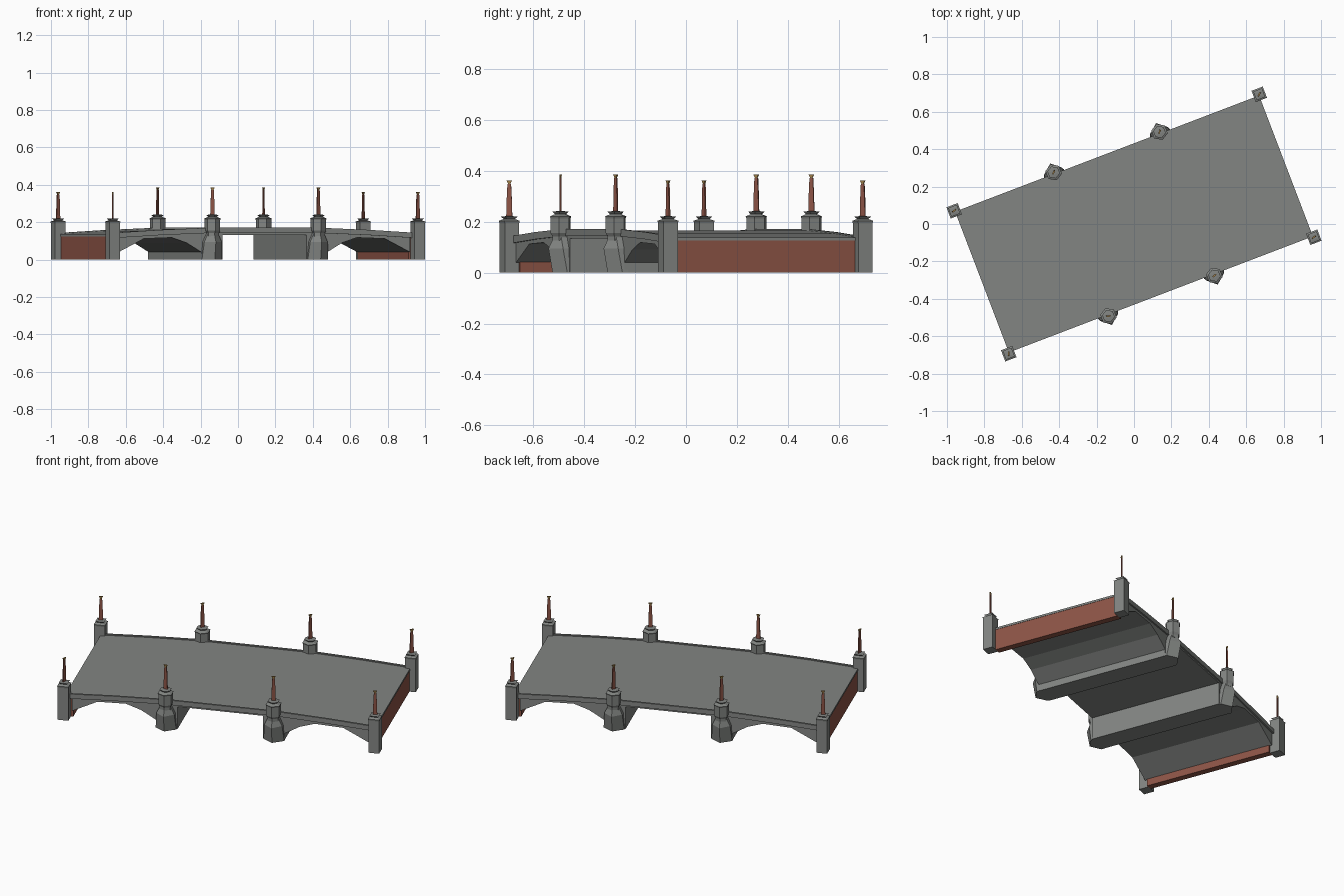
import bpy, bmesh, math
from mathutils import Matrix, Vector

if "Cube" in bpy.data.objects:
    bpy.data.objects.remove(bpy.data.objects["Cube"])

TURN = Matrix.Rotation(math.radians(20.9), 4, 'Z')   # bridge stands askew


def colour(name, r, g, b):
    m = bpy.data.materials.new(name)
    m.diffuse_color = (r, g, b, 1)
    m.use_nodes = True
    m.node_tree.nodes["Principled BSDF"].inputs["Base Color"].default_value = m.diffuse_color
    return m


STONE = colour("grey stone", 0.225, 0.235, 0.225)
BRICK = colour("red brick", 0.27, 0.09, 0.062)
GOLD = colour("dull gold", 0.36, 0.22, 0.07)


def finish(name, bm, mat):
    bmesh.ops.recalc_face_normals(bm, faces=bm.faces)
    bm.transform(TURN)
    me = bpy.data.meshes.new(name)
    bm.to_mesh(me)
    bm.free()
    me.materials.append(mat)
    ob = bpy.data.objects.new(name, me)
    bpy.context.collection.objects.link(ob)
    return ob


def prism(name, profile, y0, y1, mat):
    """Extrude an (x, z) profile across the bridge."""
    bm = bmesh.new()
    f = bm.faces.new([bm.verts.new((x, y0, z)) for x, z in profile])
    ext = bmesh.ops.extrude_face_region(bm, geom=[f])
    verts = [v for v in ext["geom"] if isinstance(v, bmesh.types.BMVert)]
    bmesh.ops.translate(bm, verts=verts, vec=(0, y1 - y0, 0))
    return finish(name, bm, mat)


def loft(name, rings, mat, place=Matrix()):
    """Skin a stack of equal-sided rings, each a list of points."""
    bm = bmesh.new()
    rows = [[bm.verts.new(place @ Vector(p)) for p in ring] for ring in rings]
    n = len(rows[0])
    for a, b in zip(rows, rows[1:]):
        for i in range(n):
            bm.faces.new((a[i], a[(i + 1) % n], b[(i + 1) % n], b[i]))
    bm.faces.new(rows[0])
    bm.faces.new(rows[-1])
    return finish(name, bm, mat)


def ring(n, r, z, phase=0.0):
    return [(r * math.cos(phase + math.tau * i / n),
             r * math.sin(phase + math.tau * i / n), z) for i in range(n)]


def rect(w, d, z):
    return [(-w, -d, z), (w, -d, z), (w, d, z), (-w, d, z)]


# Deck, side arches and piers as one profile
half = [(0.24, 0.133), (0.24, 0), (0.36, 0), (0.36, 0.04), (0.445, 0.09),
        (0.53, 0.118), (0.69, 0.112), (0.834, 0.04), (0.834, 0.125),
        (0.87, 0.125), (0.87, 0.137), (0.6, 0.153), (0.3, 0.165)]
profile = half + [(-x, z) for x, z in reversed(half)]
prism("deck_and_arches", profile, -0.395, 0.395, STONE)

# Low curbs following the deck slope
top = [(-0.87, 0.137), (-0.6, 0.153), (-0.3, 0.165),
       (0.3, 0.165), (0.6, 0.153), (0.87, 0.137)]
curb = [(x, z - 0.022) for x, z in top] + [(x, z + 0.006) for x, z in reversed(top)]
for s in (-1, 1):
    prism("curb", curb, s * 0.391, s * 0.403, STONE)

# Brick end walls
for s in (-1, 1):
    wall = [(s * 0.83, 0), (s * 0.868, 0), (s * 0.868, 0.125), (s * 0.83, 0.125)]
    prism("end_wall", wall, -0.38, 0.38, BRICK)


def banner(place, z0, z1, angle):
    """Slim tapered brick-red pole with a small gold tip."""
    m = place @ Matrix.Rotation(math.radians(angle) - math.radians(20.9), 4, 'Z')
    zm = (z0 + z1) / 2
    loft("banner_pole", [rect(0.012, 0.003, z0), rect(0.010, 0.003, zm),
                         rect(0.007, 0.003, z1 - 0.014)], BRICK, m)
    loft("banner_tip", [rect(0.004, 0.003, z1 - 0.014),
                        rect(0.011, 0.004, z1)], GOLD, m)


# Square corner posts with stepped caps
R2 = math.sqrt(2)
corner_turn = {(-1, -1): 85, (-1, 1): 35, (1, -1): 35, (1, 1): 60}
for (sx, sy), ang in corner_turn.items():
    at = Matrix.Translation((sx * 0.873, sy * 0.409, 0))
    q = math.pi / 4
    steps = [(0.03, 0), (0.03, 0.193), (0.032, 0.203), (0.017, 0.210),
             (0.025, 0.219), (0.012, 0.221)]
    loft("corner_post", [ring(4, r * R2, z, q) for r, z in steps], STONE, at)
    banner(at, 0.215, 0.362, ang)

# River piers: pointed cutwater, hexagonal turret and cap
pier_turn = {(-1, -1): 5, (-1, 1): 60, (1, -1): 40, (1, 1): 70}
for (sx, sy), ang in pier_turn.items():
    def nose(w, inner, shoulder, tip, z):
        return [(-w, sy * inner, z), (w, sy * inner, z), (w, sy * shoulder, z),
                (0, sy * tip, z), (-w, sy * shoulder, z)]
    loft("cutwater", [nose(0.058, 0.38, 0.405, 0.445, 0),
                      nose(0.05, 0.38, 0.42, 0.462, 0.095),
                      nose(0.03, 0.38, 0.42, 0.44, 0.138)],
         STONE, Matrix.Translation((sx * 0.303, 0, 0)))
    at = Matrix.Translation((sx * 0.303, sy * 0.411, 0))
    steps = [(0.034, 0.125), (0.034, 0.142), (0.042, 0.155), (0.042, 0.213),
             (0.045, 0.22), (0.024, 0.229), (0.034, 0.239), (0.014, 0.241)]
    loft("pier_turret", [ring(6, r, z, math.pi / 6) for r, z in steps], STONE, at)
    banner(at, 0.235, 0.385, ang)
